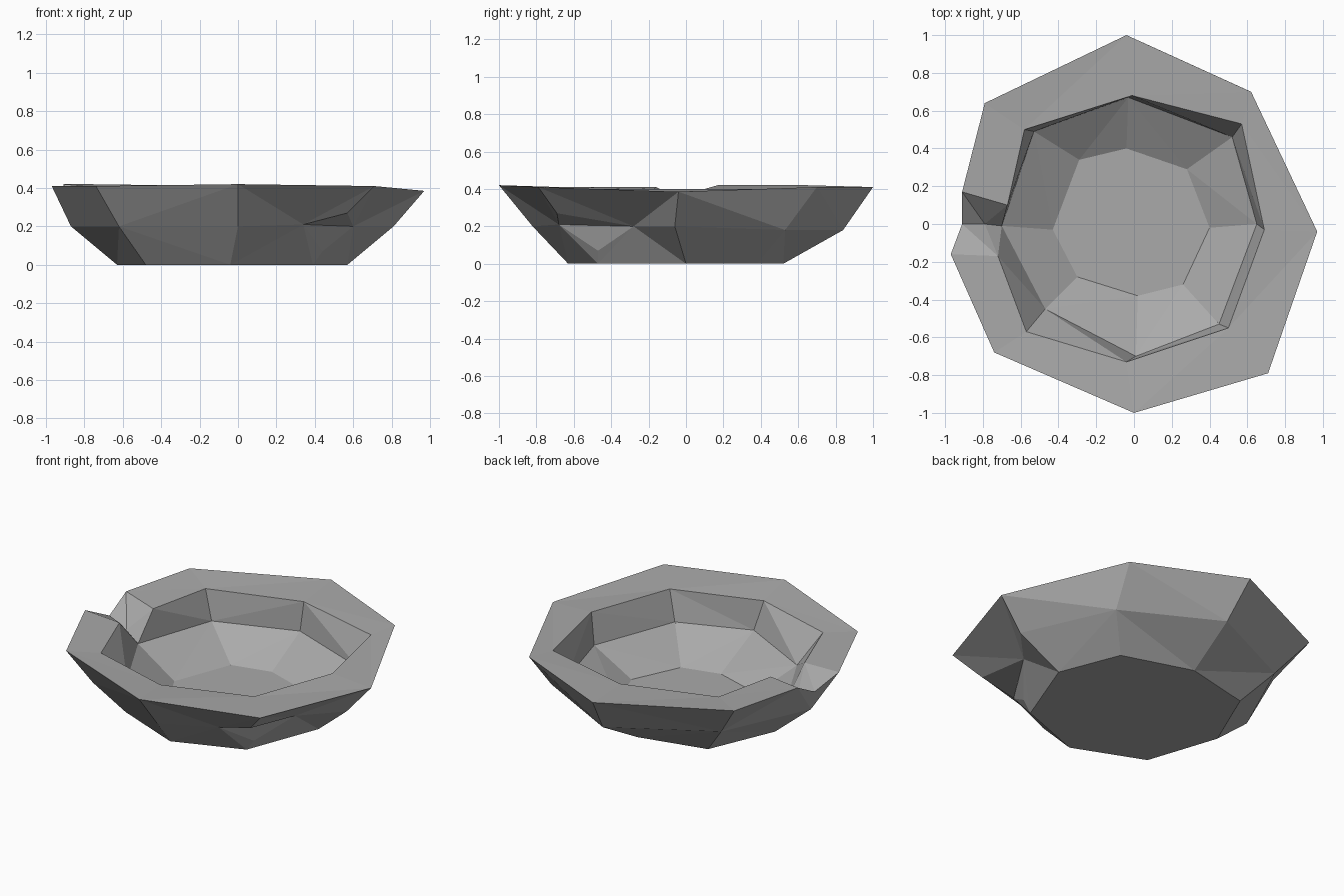
import bpy
import bmesh

# Remove the default object
default_cube = bpy.data.objects.get("Cube")
if default_cube:
    bpy.data.objects.remove(default_cube, do_unlink=True)


def make_material(name, colour):
    material = bpy.data.materials.new(name)
    material.use_nodes = True
    material.diffuse_color = colour
    shader = next(n for n in material.node_tree.nodes if n.type == "BSDF_PRINCIPLED")
    shader.inputs["Base Color"].default_value = colour
    return material


bm = bmesh.new()


def ring(height, points):
    """Make a loop of vertices; a point may carry its own height."""
    return [bm.verts.new(p if len(p) == 3 else (*p, height)) for p in points]


def add_face(corners):
    """Add a face, ignoring repeated corners."""
    unique = list(dict.fromkeys(corners))
    if len(unique) > 2:
        bm.faces.new(unique)


def join(lower, upper):
    """Join two equally long loops with a band of faces."""
    for i in range(len(lower)):
        add_face((lower[i - 1], lower[i], upper[i], upper[i - 1]))


def with_notch(loop):
    """Repeat corners of a plain loop to meet the notch and the chip."""
    e, ne, n, nw, w, sw, s, se = loop
    return [e, ne, n, nw, w, w, w, sw, s, se, se, se]


# Every loop runs from the +x side, turning towards +y

# Underside
base = ring(0, [(.57, 0), (.42, .38), (-.02, .52), (-.45, .42),
                (-.63, 0), (-.48, -.45), (-.04, -.63), (.39, -.47)])

# Belly of the outer wall, with three points around the chipped corner
belly = ring(.2, [(.81, -.06), (.58, .53, .18), (0, .84, .18), (-.62, .53),
                  (-.87, -.02), (-.62, -.58), (0, -.82),
                  (.34, -.68, .21), (.57, -.69, .27), (.6, -.28)])

# Outer and inner rim, with three points around the notch
rim_outer = ring(.41, [(.97, -.04, .385), (.62, .7), (-.04, 1), (-.79, .64, .42),
                       (-.91, .17, .42), (-.91, 0, .33), (-.97, -.16),
                       (-.74, -.68), (0, -1, .42), (.71, -.79)])
rim_inner = ring(.4, [(.69, -.03), (.57, .53), (-.01, .68), (-.58, .5),
                      (-.67, .1), (-.79, 0, .27), (-.72, -.17),
                      (-.57, -.57), (-.04, -.73), (.5, -.55)])

# Inner wall and floor
hollow = ring(.21, [(.65, 0), (.52, .46), (-.03, .67), (-.53, .49),
                    (-.7, -.01), (-.47, -.45), (.01, -.7), (.45, -.53)])
floor = ring(.05, [(.4, -.02), (.28, .29), (-.04, .4), (-.29, .34),
                   (-.43, -.03), (-.3, -.28), (.02, -.38), (.26, -.32)])

# Chipped pocket low on the outer wall
pocket = bm.verts.new((.44, -.47, .07))
chip_left, chip_top, chip_right = belly[-3:]
add_face((chip_left, pocket, chip_right))
add_face((chip_left, chip_right, chip_top))

# Lower outer wall
e, ne, n, nw, w, sw, s, se = base
join([e, ne, n, nw, w, sw, s, s, se, e],
     [pocket if v is chip_top else v for v in belly])

# Upper outer wall, rim, inner wall and closed ends
belly_full = belly[:4] + [belly[4]] * 3 + belly[5:]
outer_full = rim_outer + [rim_outer[-1]] * 2
inner_full = rim_inner + [rim_inner[-1]] * 2
join(belly_full, outer_full)
join(outer_full, inner_full)
join(inner_full, with_notch(hollow))
join(hollow, floor)
add_face(base)
add_face(floor)

bmesh.ops.recalc_face_normals(bm, faces=bm.faces[:])
bmesh.ops.triangulate(bm, faces=bm.faces[:], quad_method="SHORT_EDGE")

mesh = bpy.data.meshes.new("chipped_bowl")
bm.to_mesh(mesh)
bm.free()
mesh.materials.append(make_material("stone_grey", (.4, .4, .4, 1)))
bowl = bpy.data.objects.new("chipped_bowl", mesh)
bpy.context.collection.objects.link(bowl)
